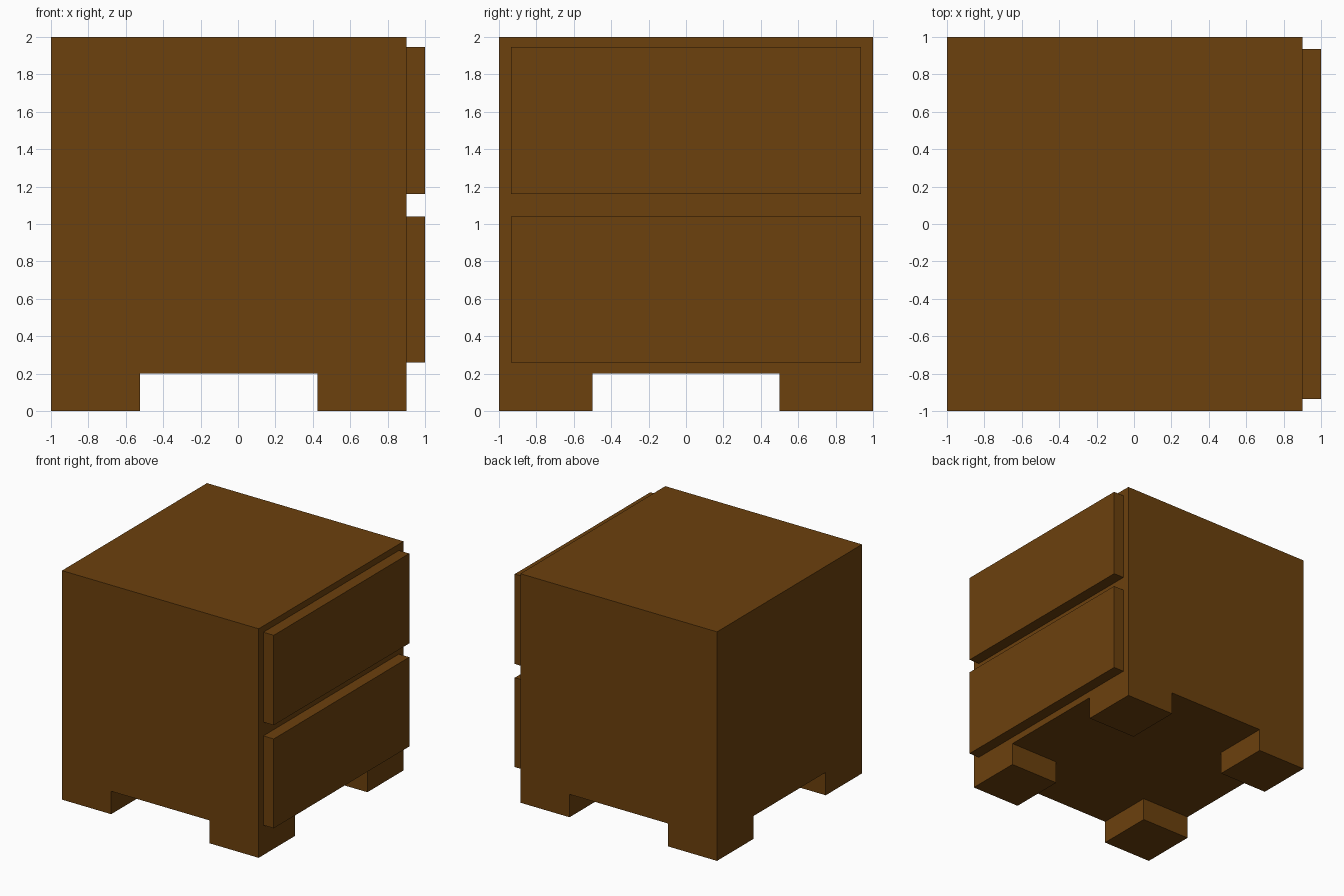
import bpy, bmesh
from mathutils import Vector

if "Cube" in bpy.data.objects:
    bpy.data.objects.remove(bpy.data.objects["Cube"])

wood = bpy.data.materials.new("brown_wood")
wood.diffuse_color = (0.15, 0.052, 0.004, 1)
wood.use_nodes = True
wood.node_tree.nodes["Principled BSDF"].inputs["Base Color"].default_value = wood.diffuse_color


def box(bm, lo, hi):
    lo, hi = Vector(lo), Vector(hi)
    size = hi - lo
    for v in bmesh.ops.create_cube(bm, size=1)["verts"]:
        v.co = (lo + hi) / 2 + Vector(a * b for a, b in zip(v.co, size))


def finish(name, bm):
    bmesh.ops.recalc_face_normals(bm, faces=bm.faces)
    mesh = bpy.data.meshes.new(name)
    bm.to_mesh(mesh)
    bm.free()
    mesh.materials.append(wood)
    bpy.context.collection.objects.link(bpy.data.objects.new(name, mesh))


# Cabinet body with four corner feet extruded from its underside
bm = bmesh.new()
box(bm, (-1, -1, 0.2), (0.9, 1, 2))
for co, no in (((-0.525, 0, 0), (1, 0, 0)), ((0.425, 0, 0), (1, 0, 0)),
               ((0, -0.5, 0), (0, 1, 0)), ((0, 0.5, 0), (0, 1, 0))):
    bmesh.ops.bisect_plane(bm, geom=bm.verts[:] + bm.edges[:] + bm.faces[:],
                           plane_co=co, plane_no=no)
corners = []
for f in bm.faces:
    c = f.calc_center_median()
    if c.z < 0.21 and abs(c.x + 0.05) > 0.5 and abs(c.y) > 0.55:
        corners.append(f)
for f in bmesh.ops.extrude_discrete_faces(bm, faces=corners)["faces"]:
    bmesh.ops.translate(bm, verts=f.verts, vec=(0, 0, -0.2))
# Join the foot walls to the body rim
walls = []
for f in [f for f in bm.faces if all(v.co.z < 0.01 for v in f.verts)]:
    for e in f.edges:
        if len(e.link_faces) == 1:
            walls.append(e)
bmesh.ops.remove_doubles(bm, verts=bm.verts, dist=1e-5)
finish("cabinet_body", bm)

# Two drawer fronts
for name, z0, z1 in (("lower_drawer_front", 0.26, 1.04),
                     ("upper_drawer_front", 1.16, 1.945)):
    bm = bmesh.new()
    box(bm, (0.9, -0.935, z0), (1, 0.935, z1))
    finish(name, bm)
